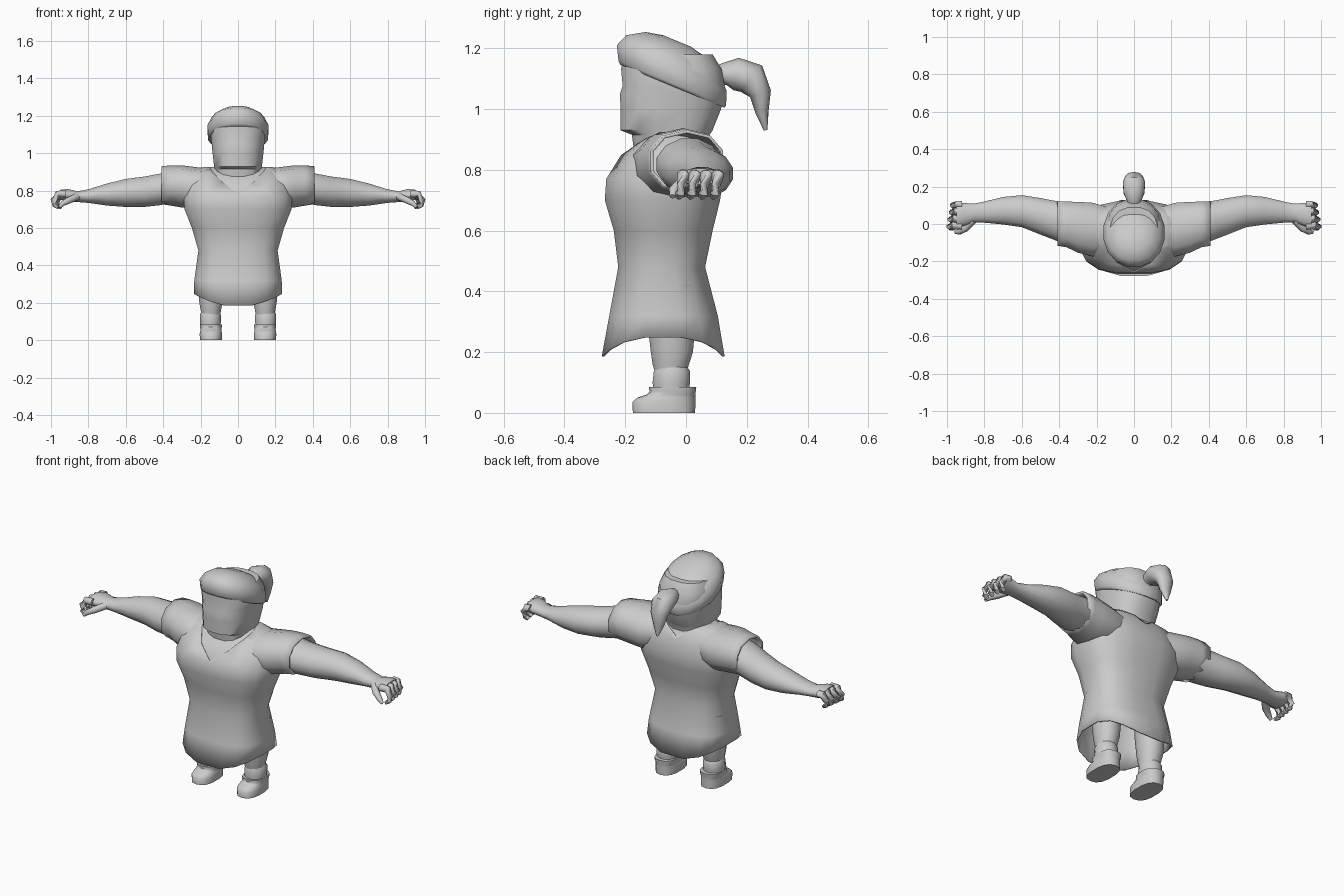
import bpy, bmesh, math
from mathutils import Vector

if "Cube" in bpy.data.objects:
    bpy.data.objects.remove(bpy.data.objects["Cube"])

grey = bpy.data.materials.new("plain grey")
grey.use_nodes = True
COLOUR = (0.6, 0.6, 0.6, 1)
grey.diffuse_color = COLOUR
grey.node_tree.nodes["Principled BSDF"].inputs["Base Color"].default_value = COLOUR

X, Y, Z = Vector((1, 0, 0)), Vector((0, 1, 0)), Vector((0, 0, 1))


def oval(centre, u, v, n, power=2.0):
    """Rounded-box ring spanned by the half-axis vectors u and v."""
    ring = []
    for i in range(n):
        a = 2 * math.pi * (i + 0.5) / n
        c, s = math.cos(a), math.sin(a)
        e = 2 / power
        ring.append(Vector(centre) + u * math.copysign(abs(c) ** e, c)
                    + v * math.copysign(abs(s) ** e, s))
    return ring


def loft(name, rings, caps=(True, True), mirror=False, thick=0, cut=None, angle=50):
    bm = bmesh.new()
    loops = [[bm.verts.new(p) for p in r] for r in rings]
    n = len(loops[0])
    for a, b in zip(loops, loops[1:]):
        for i in range(n):
            j = (i + 1) % n
            bm.faces.new((a[i], a[j], b[j], b[i]))
    for want, loop in zip(caps, (loops[0], loops[-1])):
        if want:
            bm.faces.new(loop)
    bmesh.ops.recalc_face_normals(bm, faces=bm.faces)
    for point, normal in cut or ():
        bmesh.ops.bisect_plane(bm, geom=bm.verts[:] + bm.edges[:] + bm.faces[:],
                               plane_co=point, plane_no=normal, clear_outer=True)
    me = bpy.data.meshes.new(name)
    bm.to_mesh(me)
    bm.free()
    me.materials.append(grey)
    me.shade_smooth()
    me.set_sharp_from_angle(angle=math.radians(angle))
    ob = bpy.data.objects.new(name, me)
    bpy.context.collection.objects.link(ob)
    if mirror:
        m = ob.modifiers.new("both sides", "MIRROR")
        m.use_clip = True
    if thick:
        s = ob.modifiers.new("cloth", "SOLIDIFY")
        s.thickness = thick
        s.offset = -1
    return ob


def upright(stations, cx=0, n=16, power=2.5, inset=0):
    """Rings from (z, half width, front y, back y)."""
    return [oval((cx, (f + b) / 2, z), X * (w - inset), Y * ((b - f) / 2 - inset), n, power)
            for z, w, f, b in stations]


def sideways(stations, n=12, power=2.0):
    """Rings from (x, front y, back y, low z, high z)."""
    return [oval((x, (f + b) / 2, (l + h) / 2), Y * (b - f) / 2, Z * (h - l) / 2, n, power)
            for x, f, b, l, h in stations]


def tube(path, n=8):
    """Rings across a path of (x, y, z, radius along side, radius across)."""
    pts = [Vector(p[:3]) for p in path]
    rings = []
    for i, p in enumerate(path):
        t = (pts[min(i + 1, len(pts) - 1)] - pts[max(i - 1, 0)]).normalized()
        side = X if abs(t.x) < 0.3 else Y
        side = (side - t * side.dot(t)).normalized()
        rings.append(oval(pts[i], side * p[3], t.cross(side) * p[4], n))
    return rings


# Dress: flared skirt, waist, bust and shoulders
torso = [(.18, .24, -.28, .13), (.32, .237, -.255, .107), (.48, .215, -.225, .065),
         (.60, .25, -.24, .09), (.70, .29, -.27, .115), (.77, .295, -.265, .125),
         (.85, .275, -.215, .105), (.90, .24, -.15, .08), (.925, .19, -.1, .05)]
rings = upright(torso, power=2.7)
for p in rings[0]:
    p.z += .07 * (p.x / .24) ** 2
# V neckline, deep at the front and shallow at the back; half is kept and mirrored
neck_plane = (Vector((0, -.25, .78)), Vector((-.68, -.25, 1)))
loft("dress", rings, caps=(False, True), mirror=True, thick=.008,
     cut=[(Vector(), -X), neck_plane])
loft("chest", upright(torso[2:], power=2.7, inset=.006))

# Sleeves with open cuffs
loft("sleeves", sideways([(.12, -.16, .09, .72, .915), (.22, -.18, .12, .70, .925),
                          (.30, -.16, .125, .71, .935), (.36, -.13, .125, .72, .935),
                          (.41, -.122, .128, .727, .93)], n=10, power=2.2),
     caps=(True, False), mirror=True, thick=.01)

# Arms and palms
loft("arms", sideways([(.36, -.10, .12, .73, .905), (.41, -.095, .125, .72, .895),
                       (.5, -.06, .142, .71, .878), (.6, -.02, .157, .71, .865),
                       (.7, -.005, .147, .718, .84), (.8, .005, .122, .733, .808),
                       (.86, .008, .11, .738, .797), (.91, -.012, .115, .742, .81),
                       (.95, -.025, .115, .75, .805)]), mirror=True)

# Curled fingers and thumbs
for i, name in enumerate(("index", "middle", "ring", "little")):
    y, reach = -.01 + .038 * i, -.006 * i
    loft(name + "_fingers", tube([(.92, y, .782, .021, .02), (.965 + reach, y, .782, .021, .02),
                                  (.985 + reach, y - .004, .75, .019, .016),
                                  (.98 + reach, y - .01, .722, .017, .014),
                                  (.962 + reach, y - .014, .71, .011, .01)]), mirror=True)
loft("thumbs", tube([(.86, .02, .768, .02, .02), (.90, -.022, .75, .02, .019),
                     (.935, -.042, .732, .016, .015), (.955, -.045, .712, .009, .009)]), mirror=True)

# Head and neck
loft("head", upright([(.84, .13, -.17, .07), (.915, .128, -.18, .08), (.93, .13, -.218, .09),
                      (1.0, .138, -.218, .118), (1.05, .143, -.22, .13), (1.075, .147, -.211, .13),
                      (1.13, .15, -.216, .12), (1.18, .13, -.21, .09)], power=2.5))

# Swept-back hair cap, tilted down towards the nape
rings = []
for y, z, w, half in ((-.045, 1.075, .155, .19), (-.045, 1.085, .163, .196), (-.047, 1.135, .166, .2),
                      (-.045, 1.18, .143, .168), (-.035, 1.213, .095, .108), (-.03, 1.224, .04, .05)):
    rings.append(oval((0, y, z), X * w, Vector((0, .92, -.38)) * half, 16, 2.1))
loft("hair", rings)

# Ponytail, hooked downwards
loft("ponytail", tube([(0, .09, 1.10, .035, .035), (0, .125, 1.115, .04, .036),
                       (0, .165, 1.115, .058, .054), (0, .215, 1.10, .062, .056),
                       (0, .245, 1.05, .05, .036), (0, .25, .99, .032, .022),
                       (0, .262, .93, .006, .006)], n=10))

# Legs, socks and shoes
loft("legs", upright([(.06, .05, -.1, .01), (.12, .05, -.1, .0), (.16, .056, -.112, .012),
                      (.20, .064, -.118, .025), (.30, .07, -.13, .035),
                      (.42, .075, -.13, .04)], cx=.145, n=12, power=2.1), mirror=True)
loft("socks", upright([(.07, .056, -.108, .012), (.10, .058, -.112, .015),
                       (.135, .058, -.108, .016), (.152, .05, -.1, .006)],
                      cx=.148, n=12, power=2.1), mirror=True)
loft("shoes", upright([(0, .06, -.175, .03), (.035, .061, -.176, .031), (.05, .058, -.16, .031),
                       (.06, .057, -.13, .031), (.07, .06, -.12, .032), (.085, .06, -.122, .034)],
                      cx=.145, n=14, power=2.6), mirror=True)
